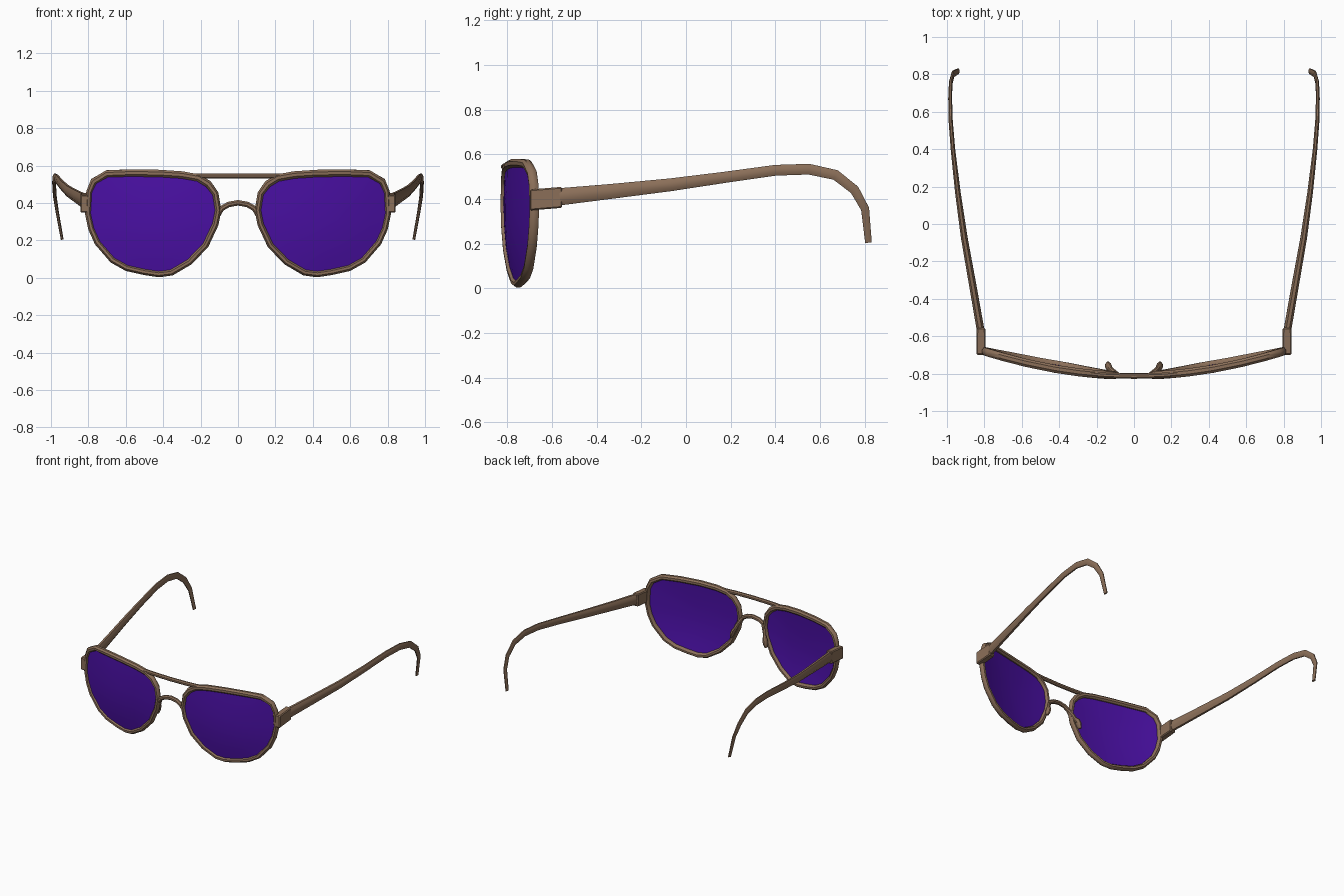
import bpy, bmesh, math
from mathutils import Vector

if "Cube" in bpy.data.objects:
    bpy.data.objects.remove(bpy.data.objects["Cube"])


def material(name, rgb):
    m = bpy.data.materials.new(name)
    m.diffuse_color = (*rgb, 1)
    m.use_nodes = True
    m.node_tree.nodes["Principled BSDF"].inputs["Base Color"].default_value = m.diffuse_color
    return m


BROWN = material("brown frame", (0.26, 0.16, 0.10))
PURPLE = material("purple lens", (0.068, 0.005, 0.37))


def finish(name, bm, mat, mirror=True, angle=40):
    bmesh.ops.recalc_face_normals(bm, faces=bm.faces)
    me = bpy.data.meshes.new(name)
    bm.to_mesh(me)
    bm.free()
    me.materials.append(mat)
    ob = bpy.data.objects.new(name, me)
    bpy.context.collection.objects.link(ob)
    bpy.ops.object.select_all(action='DESELECT')
    ob.select_set(True)
    bpy.context.view_layer.objects.active = ob
    bpy.ops.object.shade_smooth_by_angle(angle=math.radians(angle))
    if mirror:
        ob.modifiers.new("Mirror", 'MIRROR').use_mirror_merge = False
    return ob


def sweep(name, path, sizes, ref, sides=8, closed=False, mirror=True):
    """Sweep an ellipse along a path; sizes = half extents (across, along ref)."""
    bm = bmesh.new()
    pts = [Vector(p) for p in path]
    n = len(pts)
    rings = []
    for i, p in enumerate(pts):
        a = pts[(i - 1) % n] if closed or i > 0 else p
        b = pts[(i + 1) % n] if closed or i < n - 1 else p
        t = ((p - a).normalized() + (b - p).normalized()).normalized()
        u = Vector(ref).cross(t).normalized()
        v = t.cross(u)
        su, sv = sizes[i]
        ring = []
        for k in range(sides):
            g = 2 * math.pi * (k + 0.5) / sides
            ring.append(bm.verts.new(p + u * su * math.cos(g) + v * sv * math.sin(g)))
        rings.append(ring)
    for i in range(n if closed else n - 1):
        r, s = rings[i], rings[(i + 1) % n]
        for k in range(sides):
            j = (k + 1) % sides
            bm.faces.new((r[k], r[j], s[j], s[k]))
    if not closed:
        bm.faces.new(rings[0])
        bm.faces.new(rings[-1])
    return finish(name, bm, BROWN, mirror)


def front_y(x, z):
    """Wrapped front surface, with the bottom leaning back."""
    return -0.811 + 0.205 * x * x + 0.22 * min(z - 0.35, 0) ** 2


# Outer lens outline (x, z), drawn in to the rim's centre line
OUTER = [(0.20, 0.55), (0.29, 0.567), (0.42, 0.576), (0.58, 0.578), (0.71, 0.574),
         (0.785, 0.53), (0.811, 0.47), (0.818, 0.345), (0.80, 0.26), (0.765, 0.18),
         (0.68, 0.08), (0.60, 0.035), (0.50, 0.012), (0.42, 0.0), (0.35, 0.01),
         (0.25, 0.07), (0.16, 0.165), (0.105, 0.285), (0.09, 0.365), (0.105, 0.46),
         (0.145, 0.515)]
CX, CZ = 0.45, 0.30
LINE = [(CX + (x - CX) * 0.955, CZ + (z - CZ) * 0.935) for x, z in OUTER]

# Rims
sweep("lens_rim", [(x, front_y(x, z), z) for x, z in LINE],
      [(0.021 if z > 0.5 else 0.018, 0.023) for x, z in LINE], (0, 1, 0), closed=True)

# Lenses: thin domed shells made of concentric rings
bm = bmesh.new()
edges = []
for off in (-0.008, 0.002):
    def vert(x, z, s):
        return bm.verts.new((x, front_y(x, z) + off - 0.010 * (1 - s * s), z))
    rings = [[vert(CX + (x - CX) * s, CZ + (z - CZ) * s, s) for x, z in LINE]
             for s in (1, 0.75, 0.5, 0.25)]
    mid = vert(CX, CZ, 0)
    n = len(LINE)
    for k in range(n):
        j = (k + 1) % n
        for r, s in zip(rings, rings[1:]):
            bm.faces.new((r[k], r[j], s[j], s[k]))
        bm.faces.new((rings[-1][k], rings[-1][j], mid))
    edges.append(rings[0])
for k in range(n):
    j = (k + 1) % n
    bm.faces.new((edges[0][k], edges[0][j], edges[1][j], edges[1][k]))
finish("lens", bm, PURPLE)

# Brow bar between the rim tops
bar = [(x, front_y(x, 0.5) - 0.003, 0.544) for x in (-0.28, -0.14, 0, 0.14, 0.28)]
sweep("brow_bar", bar, [(0.015, 0.015)] * 5, (0, 1, 0), mirror=False)

# Arched nose bridge
arch = [(0.105, 0.345), (0.085, 0.372), (0.05, 0.392), (0, 0.401)]
arch = arch + [(-x, z) for x, z in arch[-2::-1]]
sweep("nose_bridge", [(x, -0.811, z) for x, z in arch], [(0.016, 0.016)] * 7,
      (0, 1, 0), mirror=False)

# Nose pad arms and pads behind the rims
sweep("nose_pad_arm", [(0.09, -0.805, 0.365), (0.115, -0.785, 0.32), (0.133, -0.765, 0.27)],
      [(0.014, 0.014)] * 3, (0, 1, 0))
sweep("nose_pad", [(0.122, -0.775, 0.30), (0.132, -0.765, 0.28), (0.141, -0.758, 0.25),
                   (0.148, -0.755, 0.225)],
      [(0.008, 0.014), (0.014, 0.024), (0.014, 0.024), (0.008, 0.012)], (0, 1, 0))

# Hinge blocks
bm = bmesh.new()
bmesh.ops.create_cube(bm, size=1)
for v in bm.verts:
    back = v.co.y > 0
    v.co = Vector((0.818 + v.co.x * (0.046 if back else 0.05), -0.627 + v.co.y * 0.145,
                   (0.407 if back else 0.395) + v.co.z * 0.094))
bmesh.ops.bevel(bm, geom=bm.edges[:], offset=0.006, segments=1, affect='EDGES')
finish("hinge_block", bm, BROWN, angle=30)

# Temple arms: long taper, then hooked over the ear
temple = [(0.818, -0.58, 0.408), (0.860, -0.34, 0.433), (0.908, -0.07, 0.463),
          (0.942, 0.17, 0.496), (0.968, 0.40, 0.528), (0.980, 0.55, 0.533),
          (0.983, 0.67, 0.507), (0.980, 0.755, 0.44), (0.967, 0.802, 0.355),
          (0.940, 0.817, 0.205)]
sizes = [(0.042, 0.022), (0.036, 0.021), (0.031, 0.019), (0.027, 0.016), (0.026, 0.013),
         (0.026, 0.012), (0.025, 0.011), (0.023, 0.010), (0.020, 0.009), (0.016, 0.008)]
sweep("temple_arm", temple, sizes, (1, 0, 0))
